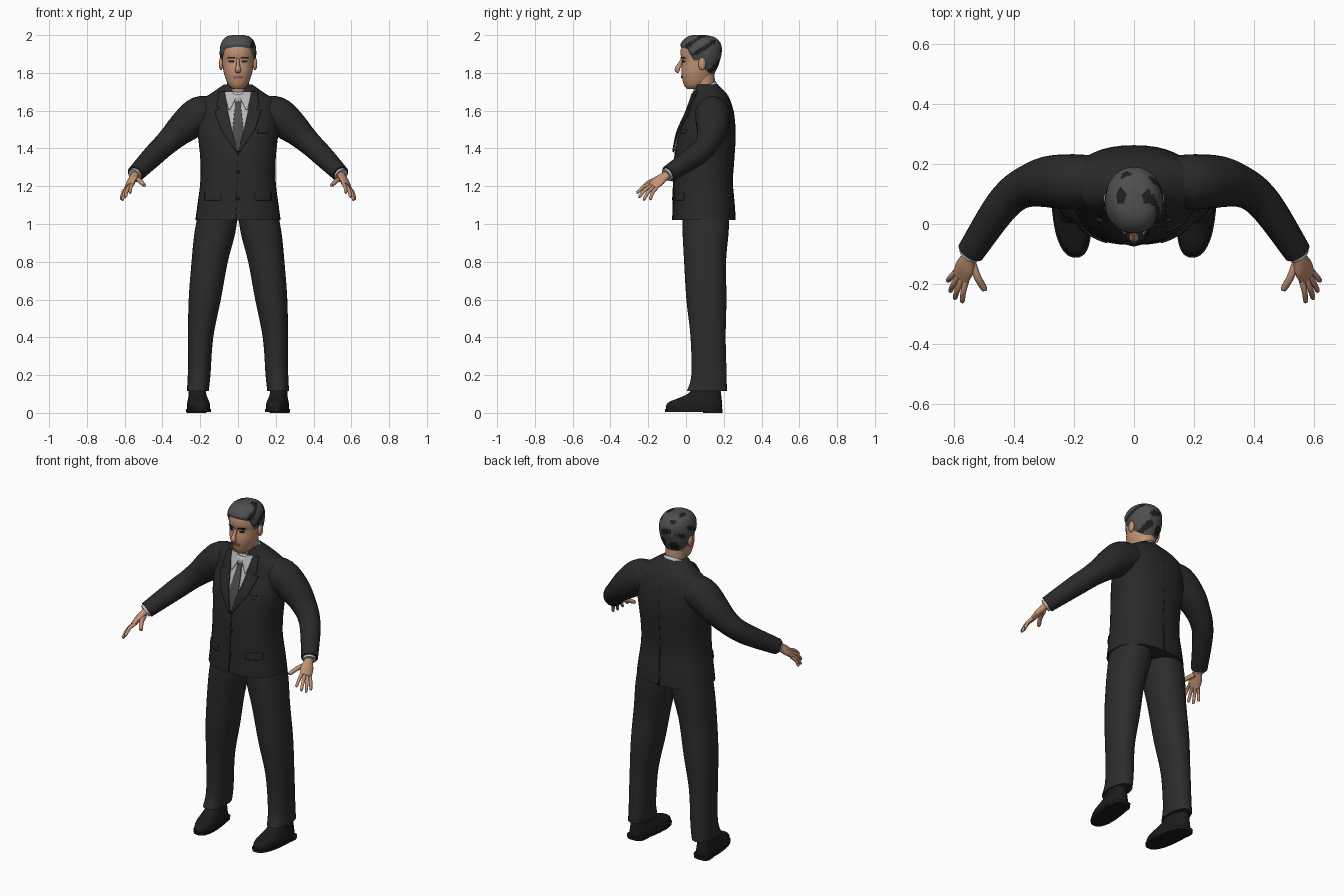
import bpy, bmesh, math
from mathutils import Vector

cube = bpy.data.objects.get("Cube")
if cube:
    bpy.data.objects.remove(cube)


def material(name, color):
    m = bpy.data.materials.new(name)
    m.use_nodes = True
    m.diffuse_color = (*color, 1)
    m.node_tree.nodes["Principled BSDF"].inputs["Base Color"].default_value = (*color, 1)
    return m


SUIT = material("charcoal suit", (.022, .022, .022))
TROUSERS = material("trouser cloth", (.025, .025, .025))
BLACK = material("black leather", (.011, .011, .011))
SHIRT = material("pale shirt", (.48, .48, .49))
TIE = material("grey tie", (.07, .07, .073))
HAIR = material("grey hair", (.075, .078, .08))
DARK = material("dark hair", (.014, .014, .014))
SKIN = material("skin", (.54, .29, .18))
LIPS = material("lips", (.32, .13, .09))


def finish(name, bm, mats, thick=0):
    bmesh.ops.recalc_face_normals(bm, faces=bm.faces)
    me = bpy.data.meshes.new(name)
    bm.to_mesh(me)
    bm.free()
    for m in mats:
        me.materials.append(m)
    ob = bpy.data.objects.new(name, me)
    bpy.context.scene.collection.objects.link(ob)
    if thick:
        mod = ob.modifiers.new("thickness", "SOLIDIFY")
        mod.thickness, mod.offset = thick, 0
    bpy.ops.object.select_all(action="DESELECT")
    ob.select_set(True)
    bpy.context.view_layer.objects.active = ob
    bpy.ops.object.shade_smooth_by_angle(angle=math.radians(45))
    return ob


def grid(name, rows, mats, s=1, closed=True, caps=(True, True), thick=0, rule=None):
    """Skin rows of points; s = -1 mirrors across x."""
    bm = bmesh.new()
    vs = [[bm.verts.new((p[0] * s, p[1], p[2])) for p in r] for r in rows]
    n = len(rows[0])
    for a, b in zip(vs, vs[1:]):
        for i in range(n if closed else n - 1):
            j = (i + 1) % n
            bm.faces.new((a[i], a[j], b[j], b[i]))
    for use, row in zip(caps, (vs[0], vs[-1])):
        if closed and use:
            bm.faces.new(row)
    if rule:
        for f in bm.faces:
            f.material_index = rule(f.calc_center_median())
    return finish(name, bm, mats, thick)


def spline(keys, steps=5):
    """Smooth curve through tuples of any length."""
    k = [keys[0], *keys, keys[-1]]
    out = []
    for a, b, c, d in zip(k, k[1:], k[2:], k[3:]):
        for i in range(steps):
            t = i / steps
            out.append(tuple(q + .5 * t * (r - p + t * (2*p - 5*q + 4*r - e + t * (3*(q - r) + e - p)))
                             for p, q, r, e in zip(a, b, c, d)))
    return out + [keys[-1]]


def lerp_at(table, v):
    """Linear lookup in rows sorted by their first value."""
    for a, b in zip(table, table[1:]):
        if v <= b[0]:
            t = max(0, (v - a[0]) / (b[0] - a[0]))
            return [p + (q - p) * t for p, q in zip(a, b)]
    return list(table[-1])


def section(ring, a, n, grow=0):
    """Point on a rounded-oval ring (z, centre x, half width, front y, back y)."""
    z, cx, hw, yf, yb = ring
    c, s = math.cos(a), math.sin(a)
    x = math.copysign(abs(c) ** (2 / n), c) * (hw + grow)
    y = math.copysign(abs(s) ** (2 / n), s) * ((yb - yf) / 2 + grow)
    return cx + x, (yf + yb) / 2 + y, z


def angles(n=40):
    return [math.tau * i / n for i in range(n)]


def loft(name, rings, mat, n=2.3, s=1, shear=0):
    rows = [[section(r, a, n) for a in angles()] for r in rings]
    rows = [[(x + shear * (y - .05), y, z) for x, y, z in r] for r in rows]
    return grid(name, rows, [mat], s)


def tube(name, keys, side, mat, s=1, sides=16):
    """Oval tube along (x, y, z, wide radius, thin radius)."""
    pts = spline(keys)
    rows = []
    for i, p in enumerate(pts):
        c = Vector(p[:3])
        t = (Vector(pts[min(i + 1, len(pts) - 1)][:3]) - Vector(pts[max(i - 1, 0)][:3])).normalized()
        u = Vector(side)
        u = (u - t * u.dot(t)).normalized()
        v = t.cross(u)
        rows.append([c + u * p[3] * math.cos(a) + v * p[4] * math.sin(a) for a in angles(sides)])
    return grid(name, rows, [mat], s)


def plate(name, rings, n, rows, mat, lift=.003, s=1, face=-1, thick=.005):
    """Thin plate hugging the front or back; rows are (z, x start, x end)."""
    out = []
    for z, xa, xb in spline_free(rows):
        _, cx, hw, yf, yb = lerp_at(rings, z)
        line = []
        for i in range(9):
            x = xa + (xb - xa) * i / 8
            u = min(abs(x - cx) / hw, .99)
            line.append((x, (yf + yb) / 2 + face * ((yb - yf) / 2 * (1 - u ** n) ** (1 / n) + lift), z))
        out.append(line)
    return grid(name, out, [mat], s, closed=False, thick=thick)


def spline_free(rows, steps=6):
    out = [rows[0]]
    for a, b in zip(rows, rows[1:]):
        out += [tuple(p + (q - p) * i / steps for p, q in zip(a, b)) for i in range(1, steps + 1)]
    return out


def band(name, rx, ry, cy, front, back, height, start, end, mat):
    """Tilted collar band around the neck."""
    rows = []
    for h in (0, .5, 1):
        row = []
        for i in range(37):
            a = math.radians(start + (end - start) * i / 36)
            z = front + (back - front) * (1 + math.sin(a)) / 2 + h * height
            row.append((math.cos(a) * (rx - .012 * h), cy + math.sin(a) * (ry - .012 * h), z))
        rows.append(row)
    return grid(name, rows, [mat], closed=False, thick=.009)


def ball(name, centre, size, mat, s=1):
    bm = bmesh.new()
    bmesh.ops.create_uvsphere(bm, u_segments=16, v_segments=10, radius=1)
    for v in bm.verts:
        v.co = [(c + p * q) * (s if i == 0 else 1) for i, (c, p, q) in enumerate(zip(centre, v.co, size))]
    return finish(name, bm, [mat])


# Jacket body
torso = spline([(1.02, 0, .226, -.07, .26), (1.1, 0, .215, -.068, .255), (1.22, 0, .2, -.066, .246),
                (1.35, 0, .2, -.06, .255), (1.48, 0, .213, -.038, .262), (1.58, 0, .213, .004, .255),
                (1.65, 0, .2, .03, .236), (1.69, 0, .145, .045, .215), (1.738, 0, .075, .05, .17)])
loft("jacket", torso, SUIT)

# Shirt front, tie, lapels and collars
plate("shirt_front", torso, 2.3, [(1.7, -.075, .075), (1.6, -.06, .06), (1.38, -.002, .002)], SHIRT)
plate("tie", torso, 2.3, [(1.675, -.022, .022), (1.63, -.014, .014), (1.5, -.03, .03), (1.38, -.003, .003)],
      TIE, .009)
band("shirt_collar", .074, .073, .093, 1.645, 1.715, .042, 0, 360, SHIRT)
band("jacket_collar", .09, .08, .095, 1.66, 1.7, .04, -25, 205, SUIT)

# Jacket closing, buttons and vent
plate("front_seam", torso, 2.3, [(1.38, -.002, .002), (1.02, -.014, -.01)], BLACK, .001)
plate("back_vent", torso, 2.3, [(1.16, -.002, .002), (1.02, -.005, .005)], BLACK, .001, face=1)
plate("back_seam", torso, 2.3, [(1.68, -.001, .001), (1.16, -.001, .001)], BLACK, 0, face=1, thick=.003)
for i, z in enumerate((1.275, 1.135)):
    y = lerp_at(torso, z)[3]
    ball(f"button_{i}", (0, y - .002, z), (.009, .006, .009), BLACK)
plate("breast_pocket", torso, 2.3, [(1.5, .105, .16), (1.48, .105, .16)], SUIT, .004)

# Head and neck
head = spline([(1.715, 0, .028, .005, .07), (1.735, 0, .05, -.01, .11), (1.77, 0, .066, -.02, .135),
               (1.81, 0, .077, -.025, .152), (1.86, 0, .083, -.021, .168), (1.9, 0, .086, -.029, .178),
               (1.94, 0, .082, -.024, .176), (1.97, 0, .066, -.002, .155), (1.985, 0, .045, .025, .125),
               (1.99, 0, .02, .05, .095)])
loft("head", head, SKIN, 2.1)
tube("neck", [(0, .1, 1.62, .056, .058), (0, .098, 1.7, .056, .058), (0, .09, 1.81, .06, .06)], (1, 0, 0), SKIN)
tube("nose", [(0, -.02, 1.872, .008, .008), (0, -.036, 1.84, .01, .012), (0, -.046, 1.818, .016, .014),
              (0, -.036, 1.806, .014, .01)], (1, 0, 0), SKIN)
plate("mouth", head, 2.1, [(1.784, -.021, .021), (1.778, -.025, .025), (1.77, -.014, .014)], LIPS, .002)

# Hair follows the skull above a varying hairline
hairline = [(0, 1.937), (.2, 1.925), (.33, 1.865), (.5, 1.868), (.65, 1.82), (1, 1.785)]
hair_rows = []
for i in range(25):
    t = i / 24
    row = []
    for a in angles(64):
        low = lerp_at(hairline, (1 + math.sin(a)) / 2)[1]
        ring = lerp_at(head, low + (1.99 - low) * t)
        x, y, z = section(ring, a, 2.1, .002 + .009 * min(1, t * 4))
        row.append((x, y, z + .01 * t))
    hair_rows.append(row)


def hair_tone(c):
    wave = math.sin(c.x * 70 + c.z * 40) + math.sin(c.y * 60 - c.z * 90)
    patch = c.y > .12 and abs(c.x) < .055 and c.z < 1.94
    return int(wave > (.2 if patch else 1.2))


grid("hair", hair_rows, [HAIR, DARK], caps=(False, True), rule=hair_tone)

# Paired parts
leg = spline([(.115, .213, .058, .004, .216), (.2, .206, .06, .028, .215), (.4, .198, .067, .024, .21),
              (.6, .176, .085, .002, .214), (.8, .15, .096, -.01, .212), (.95, .123, .108, -.018, .225),
              (1.06, .105, .105, -.02, .23)])
knuckles = Vector((.037, .025, -.027))
fingers = {"index": ((.556, -.18, 1.215), (.572, -.262, 1.165)), "middle": ((.57, -.178, 1.206), (.597, -.25, 1.142)),
           "ring": ((.582, -.17, 1.196), (.612, -.225, 1.127)), "little": ((.592, -.158, 1.188), (.62, -.19, 1.13)),
           "thumb": ((.54, -.125, 1.238), (.495, -.222, 1.205))}

for s, side in ((1, "left"), (-1, "right")):
    # Face details
    ball(side + "_ear", (.09, .085, 1.848), (.012, .02, .034), SKIN, s)
    plate(side + "_eye", head, 2.1, [(1.866, .026, .044), (1.86, .021, .049), (1.855, .027, .043)], DARK, .001, s)
    plate(side + "_eyebrow", head, 2.1, [(1.884, .02, .052), (1.877, .015, .056)], DARK, .003, s)

    # Lapel, collar point and pocket flap
    plate(side + "_lapel", torso, 2.3, [(1.7, .07, .1), (1.625, .058, .112), (1.61, .056, .095), (1.6, .055, .125),
                                        (1.5, .033, .09), (1.38, 0, .008)], SUIT, .012, s, thick=.009)
    plate(side + "_collar_point", torso, 2.3, [(1.7, .03, .072), (1.665, .012, .065), (1.605, .042, .05)],
          SHIRT, .011, s)
    plate(side + "_pocket_flap", torso, 2.3, [(1.165, .09, .175), (1.125, .09, .175)], SUIT, .004, s)

    # Sleeve and cuff
    tube(side + "_sleeve", [(.11, .14, 1.59, .08, .085), (.2, .14, 1.578, .098, .092), (.285, .14, 1.515, .086, .086),
                            (.345, .128, 1.46, .07, .072), (.4, .1, 1.408, .061, .062), (.455, .04, 1.355, .057, .056),
                            (.543, -.093, 1.265, .045, .046)], (0, 0, 1), SUIT, s, 24)
    tube(side + "_cuff", [(.53, -.075, 1.278, .036, .036), (.549, -.103, 1.258, .036, .036)], (0, 0, 1), SHIRT, s)

    # Hand
    tube(side + "_palm", [(.537, -.085, 1.27, .026, .022), (.551, -.115, 1.25, .027, .02),
                          (.563, -.145, 1.228, .037, .018), (.576, -.178, 1.2, .034, .013)], knuckles, SKIN, s)
    for label, (base, tip) in fingers.items():
        b, t = Vector(base), Vector(tip)
        mid = b.lerp(t, .5) + Vector((.003, -.003, .007))
        r = .014 if label == "thumb" else .0105
        tube(f"{side}_{label}_finger", [(*b, r, r), (*mid, r * .9, r * .9), (*b.lerp(t, .93), r * .75, r * .75),
                                        (*t, r * .3, r * .3)], knuckles, SKIN, s, 10)

    # Trouser leg
    loft(side + "_trouser_leg", leg, TROUSERS, 2.2, s)

    # Shoe
    loft(side + "_shoe", spline([(.018, .21, .058, -.106, .19), (.04, .21, .059, -.105, .192),
                                 (.06, .21, .055, -.085, .19), (.08, .21, .049, -.035, .188),
                                 (.105, .21, .045, .015, .185), (.15, .21, .042, .05, .18)]), BLACK, 2.3, s, .1)
    loft(side + "_sole", [(.006, .21, .062, -.11, .19), (.02, .21, .063, -.112, .194)], BLACK, 2.4, s, .1)
    loft(side + "_heel", [(0, .21, .052, .09, .192), (.02, .21, .054, .09, .194)], BLACK, 3, s, .1)
